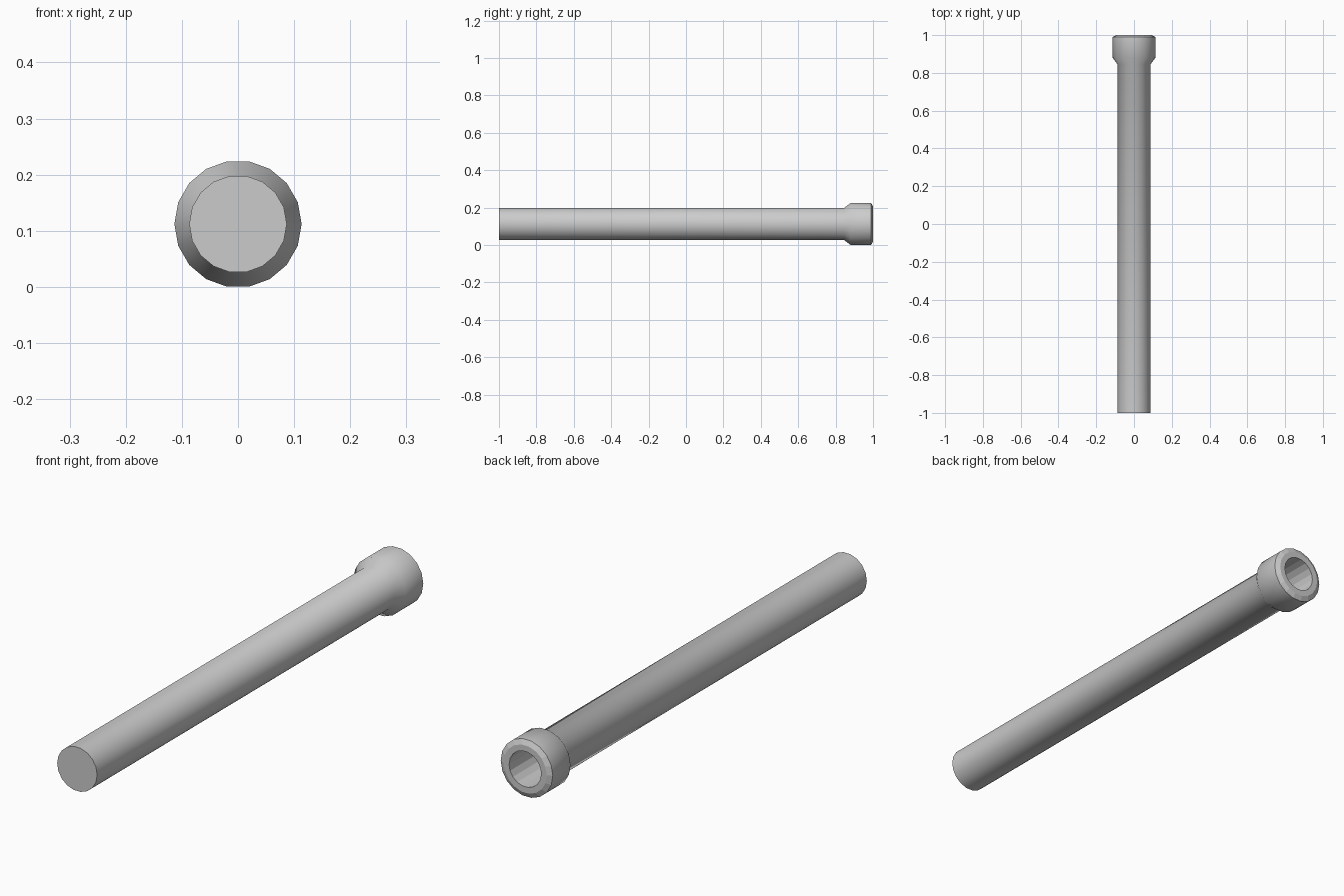
import bpy, bmesh
from math import sin, cos, tau, radians

if "Cube" in bpy.data.objects:
    bpy.data.objects.remove(bpy.data.objects["Cube"])

SIDES = 18
CENTRE_Z = 0.112

# Lathe profile along y: (y, radius)
PROFILE = [
    (-1.0, 0.087),   # closed plain end
    (0.845, 0.087),  # start of socket flare
    (0.88, 0.1134),  # socket wall
    (0.99, 0.1134),
    (1.0, 0.094),    # chamfered lip
    (1.0, 0.070),    # bore mouth
    (0.84, 0.070),   # bore bottom
]
FLAT_FROM = 3        # lip and bore bands stay faceted

bm = bmesh.new()
rings = []
for y, r in PROFILE:
    rings.append([bm.verts.new((r * cos(tau * i / SIDES), y,
                                CENTRE_Z + r * sin(tau * i / SIDES)))
                  for i in range(SIDES)])

# Side bands
for band, (a, b) in enumerate(zip(rings, rings[1:])):
    for i in range(SIDES):
        j = (i + 1) % SIDES
        face = bm.faces.new((a[i], a[j], b[j], b[i]))
        face.smooth = band < FLAT_FROM

# End cap and bore bottom
bm.faces.new(rings[0])
bm.faces.new(rings[-1])
bmesh.ops.recalc_face_normals(bm, faces=bm.faces)

# Crisp edges at the caps and lip
for e in bm.edges:
    if len(e.link_faces) == 2 and e.calc_face_angle() > radians(45):
        e.smooth = False

mesh = bpy.data.meshes.new("socket_pipe")
bm.to_mesh(mesh)
bm.free()
pipe = bpy.data.objects.new("socket_pipe", mesh)
bpy.context.collection.objects.link(pipe)
